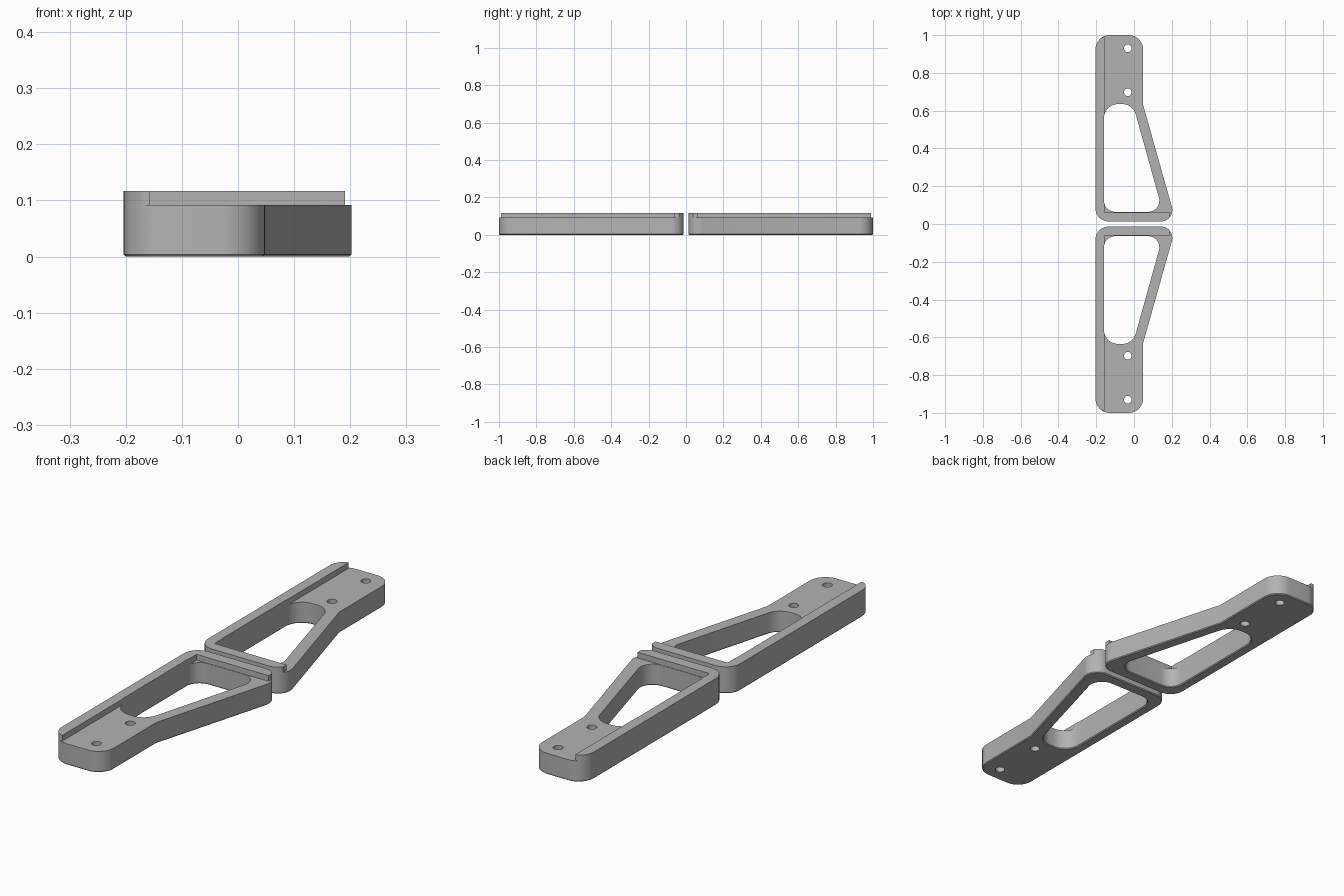
import bpy, bmesh, math
from mathutils import Vector

if "Cube" in bpy.data.objects:
    bpy.data.objects.remove(bpy.data.objects["Cube"])

HEIGHT, SHELF, CHAMFER, GAP = 0.117, 0.092, 0.004, 0.0135

grey = bpy.data.materials.new("plain grey")
grey.diffuse_color = (0.45, 0.45, 0.45, 1)
grey.use_nodes = True
grey.node_tree.nodes["Principled BSDF"].inputs["Base Color"].default_value = grey.diffuse_color


def rounded(corners, steps=10):
    """Counter-clockwise polygon from (x, y, radius) corners, with arcs."""
    pts = []
    for i, (x, y, r) in enumerate(corners):
        p = Vector((x, y))
        a = (Vector(corners[i - 1][:2]) - p).normalized()
        b = (Vector(corners[(i + 1) % len(corners)][:2]) - p).normalized()
        if r == 0:
            pts.append(p)
            continue
        half = a.angle(b) / 2
        centre = p + (a + b).normalized() * (r / math.sin(half))
        start = p + a * (r / math.tan(half)) - centre
        sweep = math.pi - 2 * half
        for k in range(steps + 1):
            t = sweep * k / steps
            c, s = math.cos(t), math.sin(t)
            pts.append(centre + Vector((start.x * c - start.y * s,
                                        start.x * s + start.y * c)))
    return pts


def offset(pts, d):
    """Move every point of a counter-clockwise loop inward by d."""
    out = []
    for i, p in enumerate(pts):
        a = (p - pts[i - 1]).normalized()
        b = (pts[(i + 1) % len(pts)] - p).normalized()
        n = (Vector((-a.y, a.x)) + Vector((-b.y, b.x))).normalized()
        out.append(p + n * d)
    return out


def prism(name, loops, z0, z1, chamfers):
    """Extrude an outline with holes, with a chamfer at the bottom of each loop."""
    bm = bmesh.new()
    caps = {0: [], 1: []}
    for pts, ch in zip(loops, chamfers):
        levels = [(offset(pts, ch) if ch else pts, z0)]
        if ch:
            levels.append((pts, z0 + abs(ch)))
        levels.append((pts, z1))
        rings = [[bm.verts.new((p.x, p.y, z)) for p in ps] for ps, z in levels]
        n = len(pts)
        for lo, hi in zip(rings, rings[1:]):
            for i in range(n):
                j = (i + 1) % n
                bm.faces.new((lo[i], lo[j], hi[j], hi[i]))
        for key, ring in ((0, rings[0]), (1, rings[-1])):
            caps[key] += [bm.edges.get((ring[i], ring[(i + 1) % n])) for i in range(n)]
    for key, direction in ((0, -1), (1, 1)):
        bmesh.ops.triangle_fill(bm, use_beauty=True, edges=caps[key],
                                normal=(0, 0, direction))
    bmesh.ops.recalc_face_normals(bm, faces=bm.faces)
    mesh = bpy.data.meshes.new(name)
    bm.to_mesh(mesh)
    bm.free()
    mesh.materials.append(grey)
    obj = bpy.data.objects.new(name, mesh)
    bpy.context.collection.objects.link(obj)
    return obj


# Bracket outline, tapered window and two screw holes
outline = rounded([(-0.204, GAP, 0.07), (0.222, GAP, 0.06), (0.048, 0.632, 0),
                   (0.048, 1.0, 0.075), (-0.204, 1.0, 0.075)])
window = rounded([(-0.159, 0.064, 0.06), (0.153, 0.064, 0.06),
                  (-0.006, 0.635, 0.075), (-0.159, 0.635, 0.075)])
holes = [[Vector((-0.033 + 0.02 * math.cos(t * math.pi / 12),
                  y + 0.02 * math.sin(t * math.pi / 12))) for t in range(24)]
         for y in (0.697, 0.93)]
back = prism("back_bracket", [outline, window] + holes, 0, HEIGHT,
             [CHAMFER, -CHAMFER, 0, 0])

# Cut the top down to the shelf, leaving the L-shaped lip
step = [Vector(p) for p in ((0.191, -1), (2, -1), (2, 2), (-1, 2), (-1, 0.988),
                            (-0.157, 0.988), (-0.157, 0.062), (0.191, 0.062))]
cutter = prism("shelf_cutter", [step], SHELF, 0.3, [0])
cutter.hide_render = True
mod = back.modifiers.new("shelf", 'BOOLEAN')
mod.operation = 'DIFFERENCE'
mod.solver = 'EXACT'
mod.object = cutter
bpy.context.view_layer.objects.active = back
back.select_set(True)
bpy.ops.object.modifier_apply(modifier=mod.name)
bpy.data.objects.remove(cutter)
bpy.ops.object.shade_smooth_by_angle(angle=math.radians(25))

# Mirrored front bracket
front = back.copy()
front.data = back.data.copy()
front.name = "front_bracket"
bpy.context.collection.objects.link(front)
for v in front.data.vertices:
    v.co.y = -v.co.y
front.data.flip_normals()
